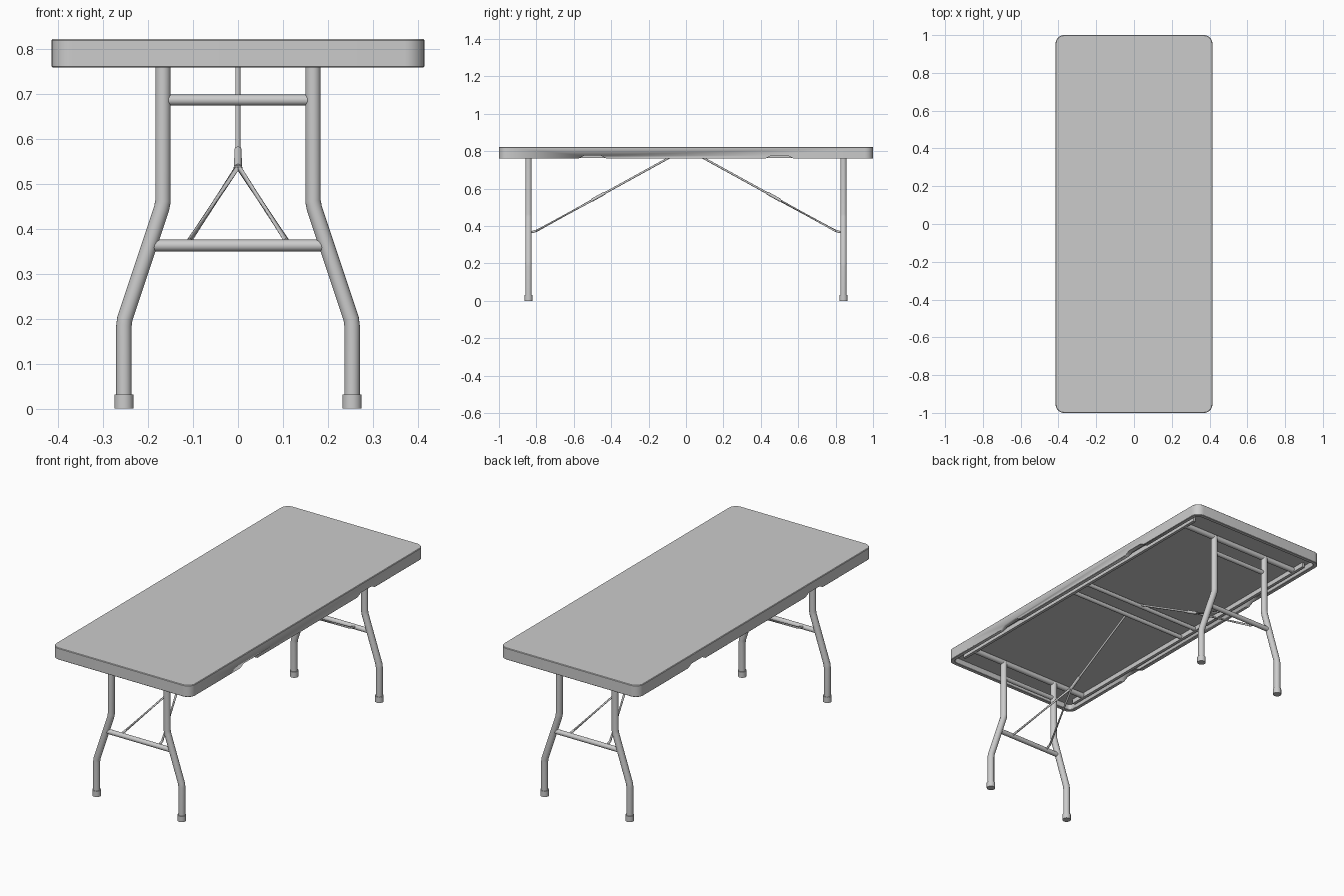
import bpy, bmesh, math
from mathutils import Vector

if "Cube" in bpy.data.objects:
    bpy.data.objects.remove(bpy.data.objects["Cube"])


def mesh_object(name, bm, angle=35):
    bmesh.ops.recalc_face_normals(bm, faces=bm.faces)
    me = bpy.data.meshes.new(name)
    bm.to_mesh(me)
    bm.free()
    ob = bpy.data.objects.new(name, me)
    bpy.context.collection.objects.link(ob)
    bpy.ops.object.select_all(action='DESELECT')
    bpy.context.view_layer.objects.active = ob
    ob.select_set(True)
    bpy.ops.object.shade_smooth_by_angle(angle=math.radians(angle))
    return ob


def tube(name, pts, r, sides=20):
    # round tube swept along a path with mitred bends
    pts = [Vector(p) for p in pts]
    bm = bmesh.new()
    rings = []
    for i, p in enumerate(pts):
        d_in = (p - pts[i - 1]).normalized() if i else (pts[1] - p).normalized()
        d_out = (pts[i + 1] - p).normalized() if i < len(pts) - 1 else d_in
        t = (d_in + d_out).normalized()
        ref = Vector((0, 1, 0)) if abs(t.y) < 0.9 else Vector((1, 0, 0))
        u = (ref - t * ref.dot(t)).normalized()
        v = t.cross(u)
        v *= 1 / max(0.5, t.dot(d_in))
        rings.append([bm.verts.new(p + r * (math.cos(a) * u + math.sin(a) * v))
                      for a in (2 * math.pi * k / sides for k in range(sides))])
    for a, b in zip(rings, rings[1:]):
        for k in range(sides):
            n = (k + 1) % sides
            bm.faces.new((a[k], a[n], b[n], b[k]))
    bm.faces.new(rings[0])
    bm.faces.new(rings[-1])
    return mesh_object(name, bm)


def box(name, size, loc):
    bm = bmesh.new()
    bmesh.ops.create_cube(bm, size=1)
    bmesh.ops.scale(bm, vec=size, verts=bm.verts)
    bmesh.ops.translate(bm, vec=loc, verts=bm.verts)
    return mesh_object(name, bm)


def rounded_rect(bm, inset, z, radius=0.045, seg=8):
    hx, hy, r = 0.415 - inset, 1.0 - inset, max(radius - inset, 0.012)
    ring = []
    for q, (sx, sy) in enumerate(((1, 1), (-1, 1), (-1, -1), (1, -1))):
        for k in range(seg + 1):
            a = math.pi / 2 * (q + k / seg)
            ring.append(bm.verts.new((sx * (hx - r) + r * math.cos(a),
                                      sy * (hy - r) + r * math.sin(a), z)))
    return ring


# table top: hollow moulded tray with a downward rim
bm = bmesh.new()
rings = [rounded_rect(bm, i, z) for i, z in
         ((0.003, 0.823), (0.0, 0.820), (0.0, 0.762), (0.002, 0.760),
          (0.020, 0.760), (0.022, 0.762), (0.026, 0.788))]
for a, b in zip(rings, rings[1:]):
    for k in range(len(a)):
        n = (k + 1) % len(a)
        bm.faces.new((a[k], a[n], b[n], b[k]))
bm.faces.new(rings[0])
bm.faces.new(rings[-1])
top = mesh_object("table_top", bm, 30)

# hand grip notches in the long rims
for sx in (-1, 1):
    for sy in (-1, 1):
        bm = bmesh.new()
        prof = ((-0.085, 0.75), (-0.075, 0.761), (-0.045, 0.776),
                (0.045, 0.776), (0.075, 0.761), (0.085, 0.75))
        face = bm.faces.new([bm.verts.new((sx * 0.405 - 0.025, sy * 0.5 + y, z)) for y, z in prof])
        ext = bmesh.ops.extrude_face_region(bm, geom=[face])
        bmesh.ops.translate(bm, vec=(0.05, 0, 0),
                            verts=[v for v in ext["geom"] if isinstance(v, bmesh.types.BMVert)])
        cutter = mesh_object("grip_cutter", bm)
        cutter.hide_render = True
        mod = top.modifiers.new("grip", 'BOOLEAN')
        mod.operation = 'DIFFERENCE'
        mod.object = cutter
        bpy.context.view_layer.objects.active = top
        bpy.ops.object.modifier_apply(modifier=mod.name)
        bpy.data.objects.remove(cutter)

# long steel rails under the top
for sx in (-1, 1):
    box("side_rail", (0.016, 1.84, 0.026), (sx * 0.366, 0, 0.776))

for sy in (-1, 1):
    y = sy * 0.842
    # pivot tube and central support bar under the top
    tube("pivot_tube", [(-0.37, y, 0.776), (0.37, y, 0.776)], 0.0145)
    tube("centre_bar", [(-0.362, sy * 0.055, 0.776), (0.362, sy * 0.055, 0.776)], 0.011)
    # bent legs with feet
    for sx in (-1, 1):
        tube("leg", [(sx * 0.167, y, 0.778), (sx * 0.167, y, 0.462), (sx * 0.170, y, 0.446),
                     (sx * 0.252, y, 0.200), (sx * 0.254, y, 0.184), (sx * 0.254, y, 0.005)], 0.0172)
        tube("foot_cap", [(sx * 0.254, y, 0), (sx * 0.254, y, 0.031)], 0.0215)
    # crossbars between the legs
    tube("upper_crossbar", [(-0.16, y, 0.687), (0.16, y, 0.687)], 0.012)
    tube("lower_crossbar", [(-0.19, y, 0.363), (0.19, y, 0.363)], 0.013)
    # folding brace: single rod, locking sleeve, forked rods
    tube("brace_rod", [(0, sy * 0.06, 0.782), (0, sy * 0.50, 0.540)], 0.0055, 12)
    tube("brace_sleeve", [(0, sy * 0.435, 0.576), (0, sy * 0.505, 0.537)], 0.0085, 14)
    for sx in (-1, 1):
        tube("brace_fork", [(sx * 0.003, sy * 0.47, 0.556), (sx * 0.004, sy * 0.51, 0.533),
                            (sx * 0.108, sy * 0.80, 0.374), (sx * 0.113, sy * 0.84, 0.364)],
             0.0058, 12)
